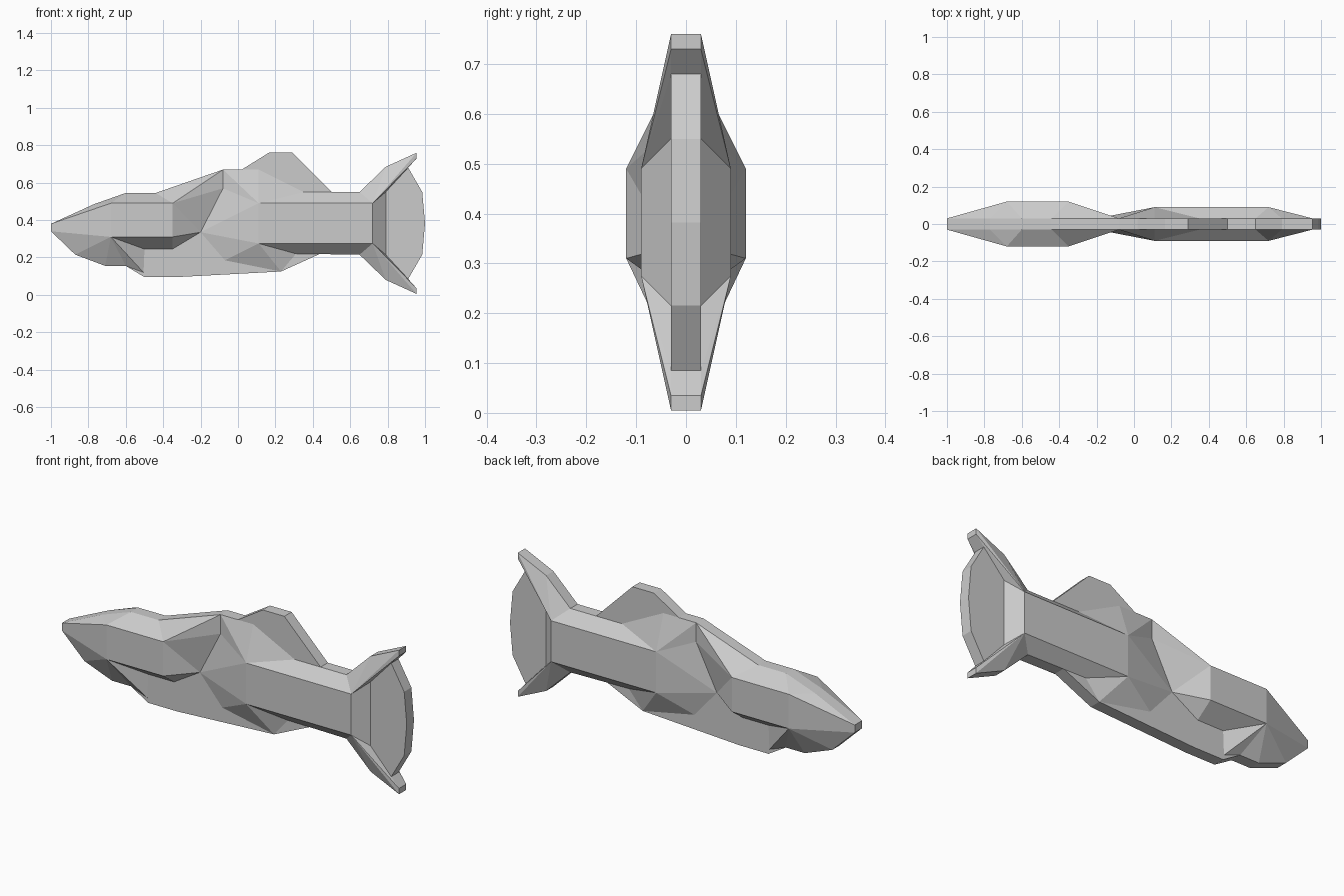
import bpy, bmesh

cube = bpy.data.objects.get("Cube")
if cube:
    bpy.data.objects.remove(cube)

CORE = 0.03      # half thickness of the flat core
MID = 0.765      # twice the height of the tail axis

grey = bpy.data.materials.new("plain grey")
grey.use_nodes = True
grey.diffuse_color = (0.6, 0.6, 0.6, 1)
grey.node_tree.nodes["Principled BSDF"].inputs["Base Color"].default_value = (0.6, 0.6, 0.6, 1)


def finish(bm, name):
    mesh = bpy.data.meshes.new(name)
    bm.to_mesh(mesh)
    bm.free()
    mesh.materials.append(grey)
    obj = bpy.data.objects.new(name, mesh)
    bpy.context.collection.objects.link(obj)
    return obj


def slab(name, outline):
    """Flat core: a side outline with constant thickness."""
    bm = bmesh.new()
    face = bm.faces.new([bm.verts.new((x, -CORE, z)) for x, z in outline])
    grown = bmesh.ops.extrude_face_region(bm, geom=[face])["geom"]
    for v in grown:
        if isinstance(v, bmesh.types.BMVert):
            v.co.y = CORE
    bmesh.ops.recalc_face_normals(bm, faces=bm.faces)
    return finish(bm, name)


def flank(name, depth, corners, runs):
    """Raised side panel; each corner fans out to its run of core points."""
    bm = bmesh.new()
    made = {}

    def vert(p, y):
        if (p, y) not in made:
            made[p, y] = bm.verts.new((p[0], -y, p[1]))
        return made[p, y]

    top = [vert(p, depth) for p in corners]
    base = [[vert(p, CORE) for p in run] for run in runs]
    bm.faces.new(top[::-1])
    for i in range(len(top)):
        j = (i + 1) % len(top)
        for a, b in zip(base[i], base[i][1:]):
            bm.faces.new((top[i], b, a))
        ring = [top[i], top[j], base[j][0]]
        if base[i][-1] != base[j][0]:
            ring.append(base[i][-1])
        bm.faces.new(ring)
    obj = finish(bm, name)
    mirror = obj.modifiers.new("other side", 'MIRROR')
    mirror.use_axis = (False, True, False)
    mirror.use_mirror_merge = False
    return obj


def flip(points):
    return [(x, MID - z) for x, z in reversed(points)]


# Shared side-profile runs, clockwise from the snout
brow = [(-1, 0.38), (-0.77, 0.485), (-0.6, 0.545)]
nape = [(-0.44, 0.545), (-0.08, 0.67)]
neck = (-0.08, 0.57)
gill = (-0.2, 0.335)
fin_front = (0.02, 0.67)
dorsal = [fin_front, (0.165, 0.76), (0.29, 0.76), (0.5, 0.55)]
lobe = [(0.65, 0.55), (0.79, 0.685), (0.955, 0.76), (0.955, 0.73), (0.91, 0.68)]
tail_edge = [(0.985, 0.55), (1, MID / 2), (0.985, 0.215)]
tail_root = (0.79, 0.55)
keel = (0.23, 0.125)
belly = [(0.44, 0.22), keel, (-0.33, 0.095), (-0.5, 0.095)]
jaw = [(-0.6, 0.155), (-0.71, 0.155), (-0.87, 0.215), (-1, 0.34)]

slab("fish_core", brow + nape + dorsal + lobe + tail_edge + flip(lobe) + belly + jaw)

# Head with gill cover and jaw
flank("head_flanks", 0.12,
      [(-0.68, 0.49), (-0.35, 0.49), (-0.35, 0.31), (-0.68, 0.31)],
      [brow,
       nape + [neck, gill],
       [gill, (-0.35, 0.245)],
       [(-0.5, 0.245), (-0.505, 0.12)] + jaw])

# Trunk running into both tail lobes
tail_run = lobe + [tail_root]
flank("trunk_flanks", 0.09,
      [(0.11, 0.49), (0.72, 0.49), (0.72, 0.275), (0.11, 0.275)],
      [[gill, neck, nape[-1], fin_front, (0.11, 0.67), (0.35, 0.55)],
       tail_run,
       flip(tail_run),
       [(0.31, 0.22), keel, (-0.07, 0.185), gill]])
